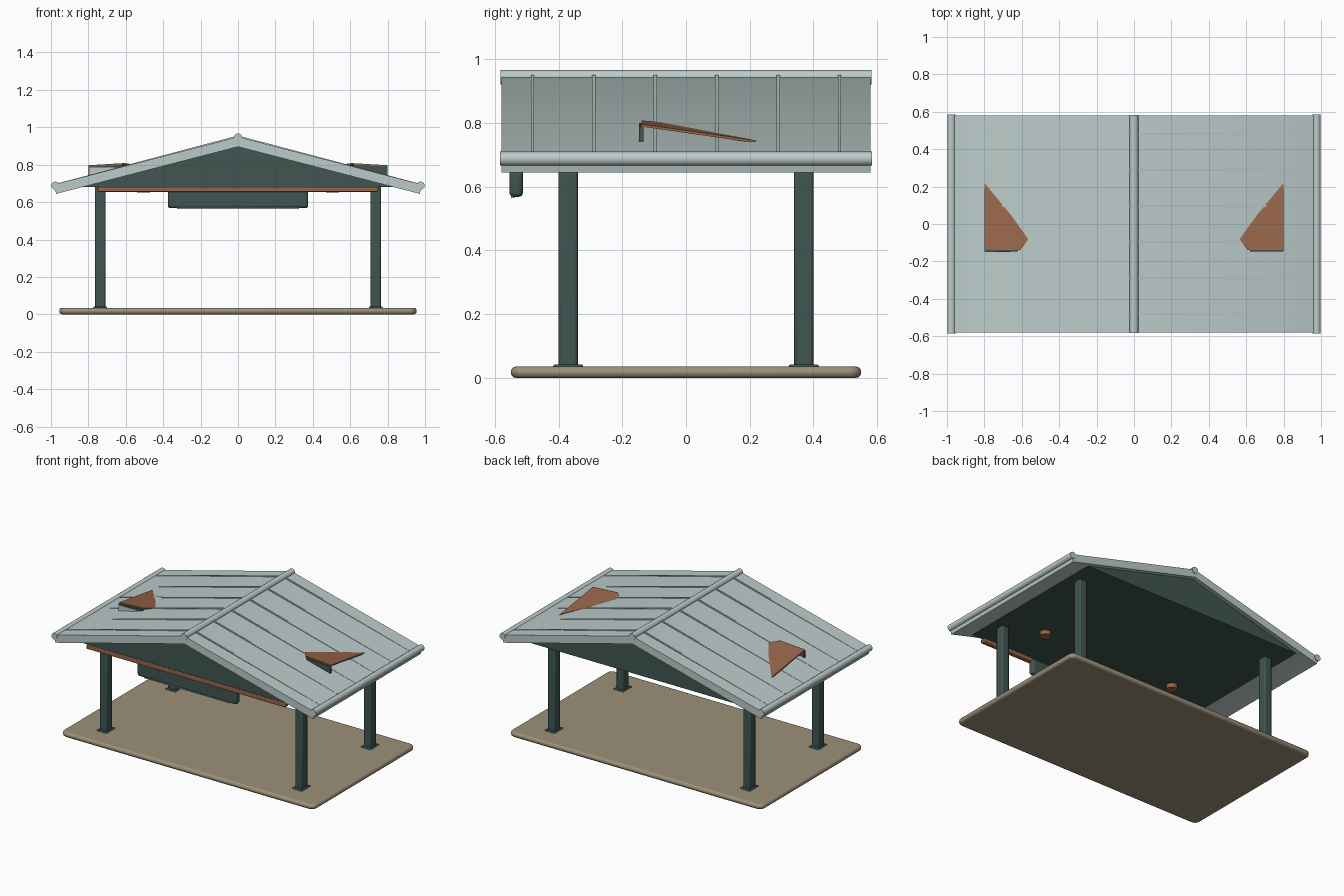
import bpy, bmesh, math
from mathutils import Vector

cube = bpy.data.objects.get("Cube")
if cube:
    bpy.data.objects.remove(cube, do_unlink=True)


def material(name, rgb):
    m = bpy.data.materials.new(name)
    m.use_nodes = True
    m.diffuse_color = (*rgb, 1)
    m.node_tree.nodes["Principled BSDF"].inputs["Base Color"].default_value = (*rgb, 1)
    return m


PALE = material("pale blue grey", (0.50, 0.60, 0.59))
DARK = material("dark teal", (0.05, 0.09, 0.083))
TAN = material("sand tan", (0.33, 0.28, 0.19))
COPPER = material("copper brown", (0.31, 0.13, 0.068))

RIDGE, SLOPE, THICK = 0.949, 0.259, 0.053


def roof_z(x):
    return RIDGE - SLOPE * abs(x)


def finish(name, bm, mat, bevel=0, segments=2):
    bmesh.ops.recalc_face_normals(bm, faces=bm.faces)
    mesh = bpy.data.meshes.new(name)
    bm.to_mesh(mesh)
    bm.free()
    mesh.materials.append(mat)
    ob = bpy.data.objects.new(name, mesh)
    bpy.context.collection.objects.link(ob)
    if bevel:
        mod = ob.modifiers.new("Bevel", 'BEVEL')
        mod.width, mod.segments = bevel, segments
    bpy.ops.object.select_all(action='DESELECT')
    ob.select_set(True)
    bpy.context.view_layer.objects.active = ob
    bpy.ops.object.shade_smooth_by_angle(angle=math.radians(35))
    return ob


def prism(name, points, offset, mat, bevel=0, segments=2):
    """Extrude a closed outline of 3D points along an offset."""
    bm = bmesh.new()
    face = bm.faces.new([bm.verts.new(p) for p in points])
    moved = bmesh.ops.extrude_face_region(bm, geom=[face])["geom"]
    bmesh.ops.translate(bm, vec=Vector(offset),
                        verts=[v for v in moved if isinstance(v, bmesh.types.BMVert)])
    return finish(name, bm, mat, bevel, segments)


def box(name, lo, hi, mat, bevel=0, segments=2):
    outline = [(lo[0], lo[1], lo[2]), (hi[0], lo[1], lo[2]),
               (hi[0], hi[1], lo[2]), (lo[0], hi[1], lo[2])]
    return prism(name, outline, (0, 0, hi[2] - lo[2]), mat, bevel, segments)


def rod(name, x, z, radius, half, mat):
    """Round bar running front to back."""
    ring = [(x + radius * math.cos(a), -half, z + radius * math.sin(a))
            for a in (math.tau * i / 16 for i in range(16))]
    return prism(name, ring, (0, 2 * half, 0), mat)


# Floor slab: rounded plan corners, then rounded edges
slab = []
for sx, sy, start in ((1, 1, 0), (-1, 1, 90), (-1, -1, 180), (1, -1, 270)):
    for i in range(5):
        a = math.radians(start + i * 22.5)
        slab.append((sx * 0.915 + 0.04 * math.cos(a), sy * 0.51 + 0.04 * math.sin(a), 0))
prism("floor_slab", slab, (0, 0, 0.035), TAN, 0.015, 3)

# Posts with base plates
for sx, side in ((1, "left"), (-1, "right")):
    for sy, end in ((-1, "front"), (1, "back")):
        x, y = sx * 0.737, sy * 0.37
        box(f"{end}_{side}_post", (x - 0.028, y - 0.03, 0.01), (x + 0.028, y + 0.03, 0.69),
            DARK, 0.008)
        box(f"{end}_{side}_base_plate", (x - 0.037, y - 0.047, 0.03),
            (x + 0.037, y + 0.047, 0.041), DARK, 0.004)

# Enclosed gable block with flat ceiling
peak = RIDGE - THICK + 0.005
half = (peak - 0.68) / SLOPE
prism("gable_block", [(-half, -0.55, 0.68), (half, -0.55, 0.68), (0, -0.55, peak)],
      (0, 1.1, 0), DARK)

# Roof shell: both slopes in one chevron section
section = [(0, RIDGE), (0.985, roof_z(0.985)), (0.972, roof_z(0.972) - THICK),
           (0, RIDGE - THICK), (-0.972, roof_z(0.972) - THICK), (-0.985, roof_z(0.985))]
prism("roof", [(x, -0.58, z) for x, z in section], (0, 1.16, 0), PALE)
rod("ridge_cap", 0, 0.944, 0.023, 0.583, PALE)

for s, side in ((1, "left"), (-1, "right")):
    rod(f"{side}_eave_roll", s * 0.976, 0.688, 0.022, 0.585, PALE)

    # Standing seams fade into the roof towards the eave
    for i in range(6):
        y = (i - 2.5) * 0.193
        seam = [(s * 0.01, y - 0.005, roof_z(0.01) + 0.007),
                (s * 0.965, y - 0.005, roof_z(0.965) + 0.001),
                (s * 0.965, y - 0.005, roof_z(0.965) - 0.015),
                (s * 0.01, y - 0.005, roof_z(0.01) - 0.015)]
        prism(f"{side}_roof_seam_{i + 1}", seam, (0, 0.01, 0), PALE)

    # Tilted vent hood emerging from the slope, open on the outer side
    def hood_z(x, y):
        return 0.789 + 0.06 * (0.8 - x) - 0.143 * (y + 0.14)

    plan = [(0.8, 0.22), (0.56, -0.07), (0.57, -0.09), (0.61, -0.14), (0.8, -0.14)]
    prism(f"{side}_vent_hood", [(s * x, y, hood_z(x, y)) for x, y in plan],
          (0, 0, 0.008), COPPER)
    wall = [(0.62, 0.73), (0.8, 0.72), (0.8, hood_z(0.8, -0.14)), (0.62, hood_z(0.62, -0.14))]
    prism(f"{side}_vent_wall", [(s * x, -0.147, z) for x, z in wall],
          (0, 0.014, 0), DARK)

    # Ceiling lamp
    ring = [(s * 0.505 + 0.035 * math.cos(a), -0.24 + 0.035 * math.sin(a), 0.652)
            for a in (math.tau * i / 20 for i in range(20))]
    prism(f"{side}_ceiling_lamp", ring, (0, 0, 0.03), COPPER)

# Pale face on the right vent wall
prism("right_vent_face", [(-0.795, -0.151, 0.735), (-0.66, -0.151, 0.77),
                          (-0.66, -0.151, 0.785), (-0.795, -0.151, 0.785)],
      (0, 0.005, 0), PALE)

# Front trim bar and hanging sign board with a light strip below
box("front_trim_bar", (-0.75, -0.562, 0.655), (0.75, -0.53, 0.682), COPPER, 0.004)
box("sign_board", (-0.375, -0.555, 0.568), (0.375, -0.512, 0.668), DARK, 0.014, 3)
box("sign_light_strip", (-0.325, -0.549, 0.564), (0.325, -0.538, 0.571), PALE)
